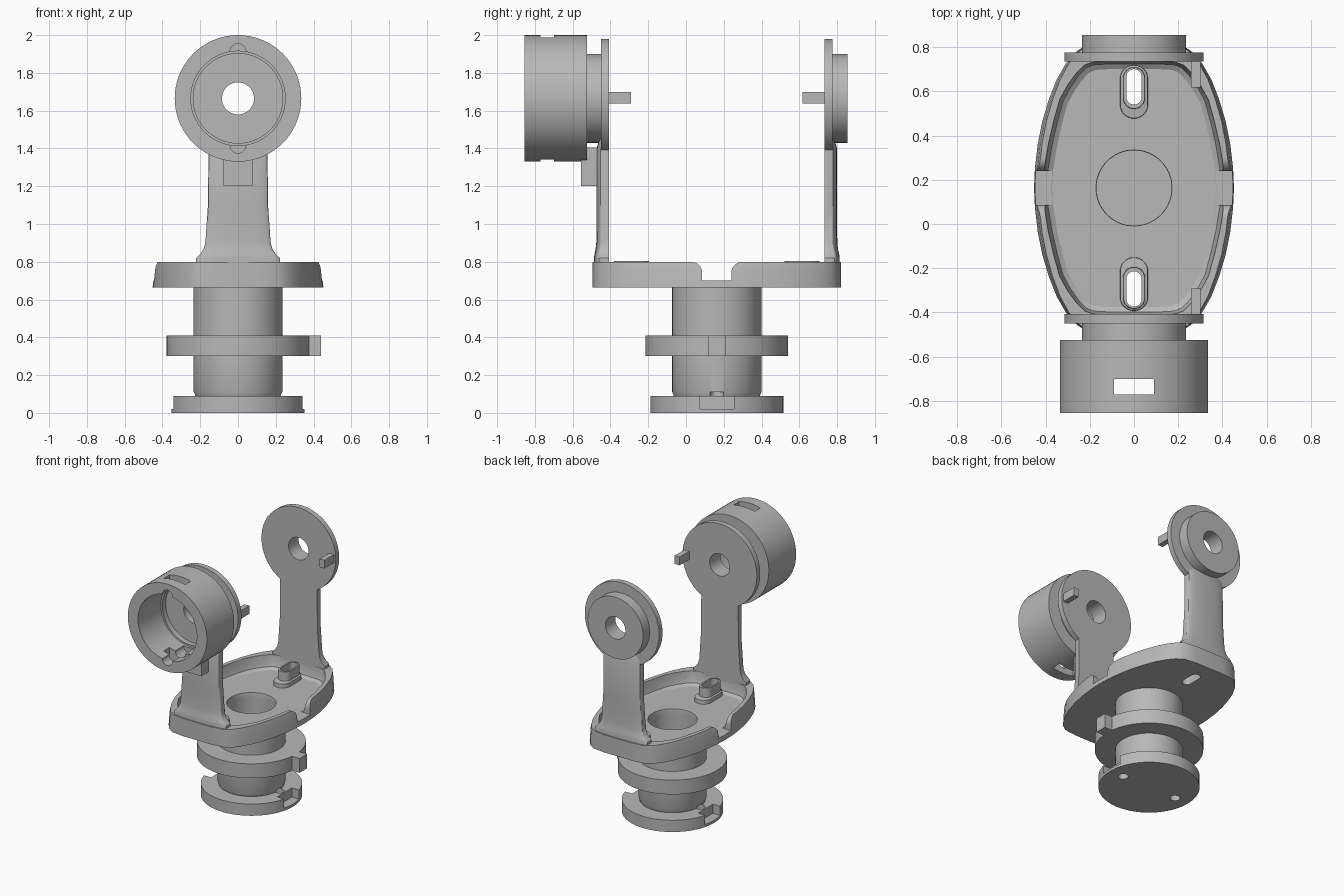
import bpy, bmesh, math
from mathutils import Vector

if "Cube" in bpy.data.objects:
    bpy.data.objects.remove(bpy.data.objects["Cube"])

CY = 0.163      # y of the column axis and of the front/back symmetry plane
ZC = 1.665      # height of the bearing axis
SEG = 72

grey = bpy.data.materials.new("plain grey")
grey.diffuse_color = (0.48, 0.48, 0.48, 1)
grey.use_nodes = True
grey.node_tree.nodes["Principled BSDF"].inputs["Base Color"].default_value = grey.diffuse_color


def finish(name, bm):
    bmesh.ops.recalc_face_normals(bm, faces=bm.faces[:])
    me = bpy.data.meshes.new(name)
    bm.to_mesh(me)
    bm.free()
    ob = bpy.data.objects.new(name, me)
    bpy.context.collection.objects.link(ob)
    me.materials.append(grey)
    return ob


def skin(name, rings, closed=False):
    """Bridge equal rings of points; cap the ends, or join last to first."""
    bm = bmesh.new()
    rows = [[bm.verts.new(p) for p in ring] for ring in rings]
    n = len(rows[0])
    pairs = list(zip(rows, rows[1:])) + ([(rows[-1], rows[0])] if closed else [])
    for a, b in pairs:
        for i in range(n):
            j = (i + 1) % n
            bm.faces.new((a[i], a[j], b[j], b[i]))
    if not closed:
        bm.faces.new(rows[0])
        bm.faces.new(rows[-1])
    return finish(name, bm)


def lathe_z(name, profile, x=0, y=CY, closed=False, seg=SEG):
    angles = [2 * math.pi * i / seg for i in range(seg)]
    return skin(name, [[(x + r * math.cos(a), y + r * math.sin(a), z) for a in angles]
                       for r, z in profile], closed)


def lathe_y(name, profile, side, z=ZC, closed=False, seg=SEG):
    """Turn (radius, distance from the symmetry plane) about a y axis."""
    angles = [2 * math.pi * i / seg for i in range(seg)]
    return skin(name, [[(r * math.cos(a), CY + side * d, z + r * math.sin(a)) for a in angles]
                       for r, d in profile], closed)


def box(name, x0, x1, y0, y1, z0, z1):
    return skin(name, [[(x0, y0, z), (x1, y0, z), (x1, y1, z), (x0, y1, z)] for z in (z0, z1)])


def cut(ob, *cutters):
    for c in cutters:
        mod = ob.modifiers.new("cut", "BOOLEAN")
        mod.operation = "DIFFERENCE"
        mod.solver = "EXACT"
        mod.object = c
        bpy.context.view_layer.update()
        dg = bpy.context.evaluated_depsgraph_get()
        me = bpy.data.meshes.new_from_object(ob.evaluated_get(dg))
        ob.modifiers.clear()
        ob.data = me
        bpy.data.objects.remove(c)


def stadium(a, b, d, z, side):
    pts = []
    for i in range(32):
        t = 2 * math.pi * (i + 0.5) / 32
        y = a * math.sin(t) + math.copysign(b - a, math.sin(t))
        pts.append((a * math.cos(t), CY + side * d + y, z))
    return pts


# Column with base flange, middle collar and open well
column = lathe_z("column", [(0.352, 0), (0.352, 0.09), (0.228, 0.09), (0.236, 0.11),
                            (0.236, 0.30), (0.378, 0.30), (0.378, 0.41), (0.236, 0.41),
                            (0.236, 0.69), (0.172, 0.69), (0.172, 0.12)])
# Side pockets and screw holes in the base flange
for s in (-1, 1):
    x0, x1 = sorted((s * 0.28, s * 0.4))
    cut(column, box("pocket", x0, x1, CY - 0.09, CY + 0.09, 0.02, 0.2),
        lathe_z("screw", [(0.036, -0.1), (0.036, 0.11)], x=s * 0.235, seg=24))
box("collar_lug", 0.36, 0.44, CY - 0.045, CY + 0.045, 0.30, 0.41)

# Tray: quarter outlines of the outer wall and the inner wall
outer = [(.452, 0), (.448, .09), (.435, .2), (.415, .3), (.385, .4), (.35, .49),
         (.31, .56), (.27, .61), (.22, .645), (.12, .657), (0, .657)]
inner = [(.412, 0), (.406, .09), (.387, .2), (.364, .3), (.336, .4), (.30, .465),
         (.26, .52), (.225, .555), (.19, .568), (.12, .572), (0, .572)]


def ring(q, z, dx=0.0, dy=0.0):
    q = [(x * (1 - dx), y * (1 - dy)) for x, y in q]
    half = q + [(-x, y) for x, y in q[-2::-1]]
    full = half + [(x, -y) for x, y in half[-2:0:-1]]
    return [(x, CY + y, z) for x, y in full]


tray = skin("tray", [ring(outer, .665), ring(outer, .77, .025), ring(outer, .80, .045),
                     ring(inner, .80), ring(inner, .745, .02, .005),
                     ring(inner, .715, .045, .02), ring(inner, .70, .10, .06)])
# Rounded notch across both side walls
notch = [(-.077, .702), (.077, .702)]
arc = [(.137 - .06 * math.cos(t), .74 + .06 * math.sin(t))
       for t in [math.pi / 2 * i / 8 for i in range(9)]]
notch += arc + [(.137, .9), (-.137, .9)] + [(-y, z) for y, z in arc[::-1]]
cut(tray,
    skin("notch", [[(x, CY + y, z) for y, z in notch] for x in (-1, 1)]),
    lathe_z("well", [(0.17, 0.5), (0.17, 0.69), (0.182, 0.75)]))

for side, word in ((-1, "front"), (1, "back")):
    # Oval cable guide standing in the tray, open through the floor
    cut(tray, skin("oval", [stadium(.035, .08, .457, z, side) for z in (.5, .9)]))
    skin(word + "_cable_guide", [stadium(a, b, d, z, side) for a, b, d, z in (
        (.064, .122, .435, .69), (.062, .120, .435, .73), (.05, .095, .452, .735),
        (.048, .093, .452, .805), (.035, .08, .457, .805), (.035, .08, .457, .69))],
        closed=True)

    # Upright arm with a flared foot and a curved outer face
    rows = []
    for z, w, d in ((.69, .225, .65), (.82, .222, .65), (.84, .20, .648), (.865, .183, .642),
                    (.90, .173, .638), (1.0, .166, .637), (1.1, .159, .637),
                    (1.40, .156, .637), (1.47, .154, .615)):
        face = []
        for i in range(17):
            t = math.pi * i / 16
            face.append((w * math.cos(t), CY + side * (d - .027 + .027 * math.sin(t)), z))
        rows.append(face + [(-w, CY + side * .571, z), (w, CY + side * .571, z)])
    skin(word + "_arm", rows)

    # Bearing disc with its boss and through hole
    lathe_y(word + "_bearing", [(.085, .571), (.315, .571), (.315, .612), (.235, .612),
                                (.235, .692), (.085, .692)], side, closed=True)
    # Stop pin on the inner face
    y0, y1 = sorted((CY + side * .455, CY + side * .58))
    box(word + "_stop_pin", .258, .30, y0, y1, 1.637, 1.70)

# Hollow drum on the front bearing
drum = lathe_y("drum", [(.25, 1.018), (.335, 1.018), (.335, .688), (.085, .688),
                        (.085, .70), (.237, .70), (.237, .74), (.25, .74)], -1, closed=True)
cut(drum, box("slot", -.09, .09, -.77, -.70, 1, 2.3),
    *[lathe_y("key", [(.042, .76), (.042, 1.1)], -1, z=ZC + s * .248, seg=24) for s in (-1, 1)])
box("drum_bracket", -.078, .078, -.555, -.465, 1.20, 1.405)

# Smooth the round faces, keep the edges sharp
for ob in bpy.context.scene.objects:
    ob.select_set(True)
    bpy.context.view_layer.objects.active = ob
bpy.ops.object.shade_smooth_by_angle(angle=math.radians(30))
